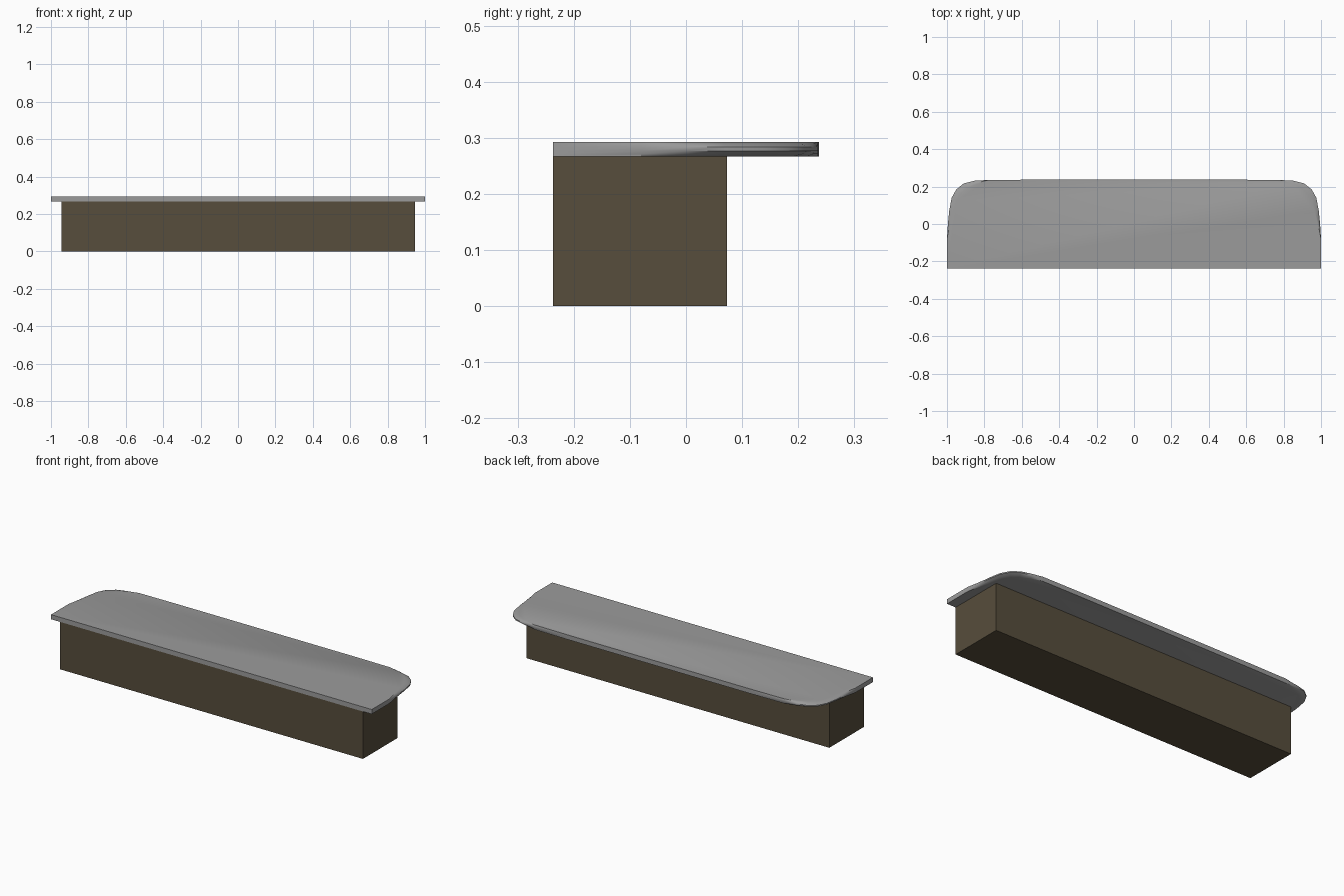
import bpy, bmesh, math
from mathutils import Vector

if "Cube" in bpy.data.objects:
    bpy.data.objects.remove(bpy.data.objects["Cube"])


def material(name, rgb):
    m = bpy.data.materials.new(name)
    m.diffuse_color = (*rgb, 1)
    m.use_nodes = True
    m.node_tree.nodes["Principled BSDF"].inputs["Base Color"].default_value = m.diffuse_color
    return m


def make_object(name, bm, mat):
    bmesh.ops.recalc_face_normals(bm, faces=bm.faces)
    mesh = bpy.data.meshes.new(name)
    bm.to_mesh(mesh)
    bm.free()
    mesh.materials.append(mat)
    obj = bpy.data.objects.new(name, mesh)
    bpy.context.collection.objects.link(obj)
    return obj


grey = material("slab_grey", (0.33, 0.33, 0.33))
brown = material("base_brown", (0.095, 0.075, 0.045))

# Base block: flush with the slab at the front, set back behind
bm = bmesh.new()
bmesh.ops.create_cube(bm, size=1)
for v in bm.verts:
    v.co = (v.co.x * 1.89, v.co.y * 0.31 - 0.082, v.co.z * 0.267 + 0.1335)
make_object("base_block", bm, brown)

# Top slab: right half outline as x, y and edge rounding, front to back
half = [(1, -0.237, 0), (1, -0.08, 0), (0.995, 0, 0.012), (0.988, 0.07, 0.024),
        (0.975, 0.14, 0.034), (0.95, 0.185, 0.036), (0.91, 0.217, 0.032),
        (0.85, 0.232, 0.016), (0.78, 0.235, 0), (0.56, 0.237, 0)]
outline = half + [(-x, y, r) for x, y, r in reversed(half)]


def ring(bm, z, amount):
    verts = []
    for x, y, r in outline:
        side = math.copysign(1, x)
        inward = Vector((side * 0.78 - x, 0.02 - y)).normalized() * r * amount
        verts.append(bm.verts.new((x + inward.x, y + inward.y, z)))
    return verts


# Rounded only round the two back corners
bm = bmesh.new()
rings = [ring(bm, z, a) for z, a in
         ((0.267, 1), (0.271, 0.4), (0.277, 0), (0.284, 0), (0.289, 0.35), (0.293, 0.9))]
n = len(outline)
for low, high in zip(rings, rings[1:]):
    for i in range(n):
        j = (i + 1) % n
        bm.faces.new((low[i], low[j], high[j], high[i]))
bm.faces.new(rings[0])
bm.faces.new(rings[-1])
slab = make_object("top_slab", bm, grey)

bpy.context.view_layer.objects.active = slab
slab.select_set(True)
bpy.ops.object.shade_smooth_by_angle(angle=math.radians(40))
